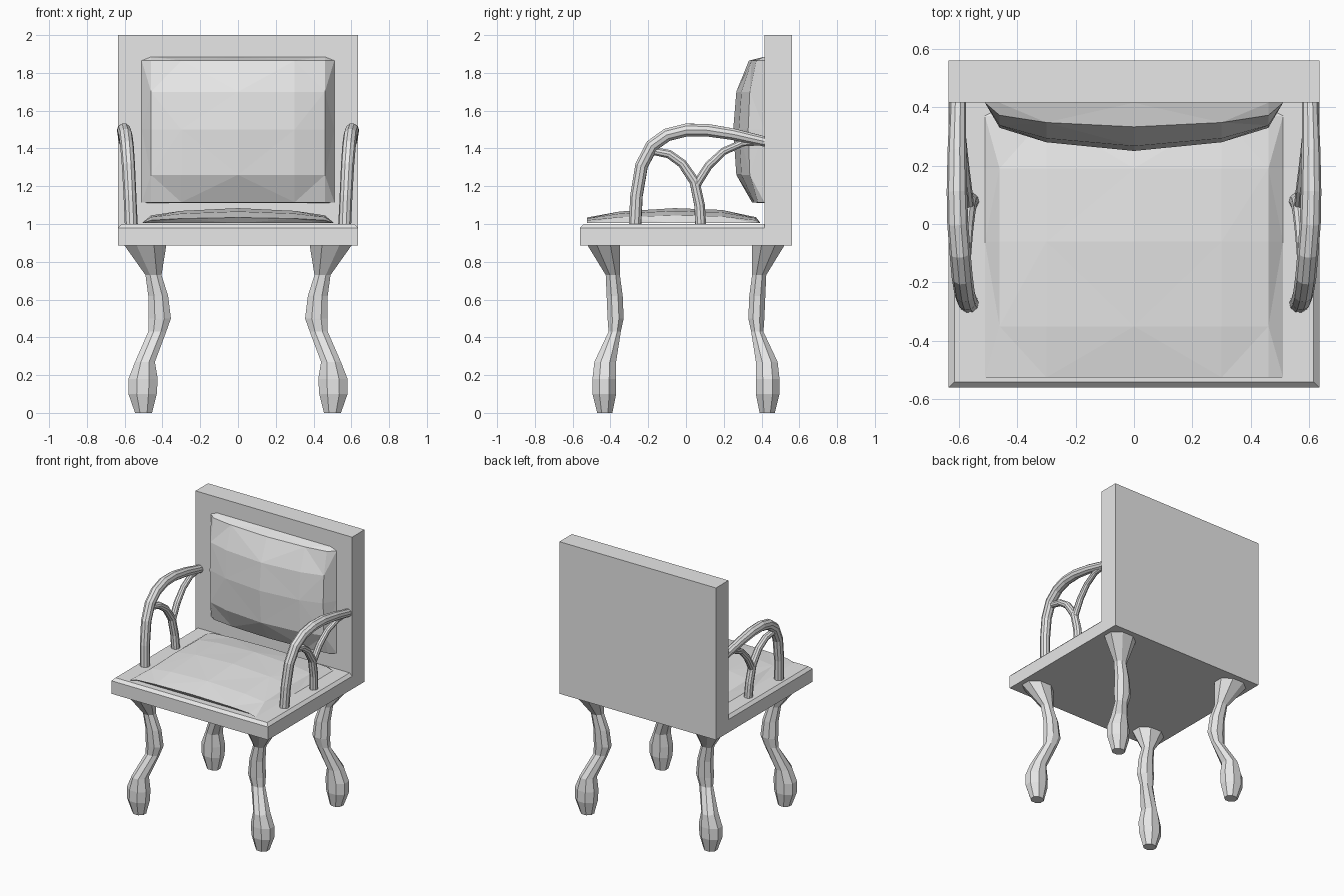
import bpy, bmesh, math

cube = bpy.data.objects.get("Cube")
if cube:
    bpy.data.objects.remove(cube)

grey = bpy.data.materials.new("plain grey")
grey.use_nodes = True
COLOUR = (0.8, 0.8, 0.8, 1)
grey.diffuse_color = COLOUR
grey.node_tree.nodes["Principled BSDF"].inputs["Base Color"].default_value = COLOUR

W, D, BACK, SEAT_Z = 0.635, 0.56, 0.415, 1.0


def finish(name, bm):
    bmesh.ops.recalc_face_normals(bm, faces=bm.faces)
    mesh = bpy.data.meshes.new(name)
    bm.to_mesh(mesh)
    bm.free()
    mesh.materials.append(grey)
    obj = bpy.data.objects.new(name, mesh)
    bpy.context.collection.objects.link(obj)
    return obj


def loft(name, rings):
    """Skin a stack of equal rings and cap both ends."""
    bm = bmesh.new()
    loops = [[bm.verts.new(p) for p in ring] for ring in rings]
    n = len(loops[0])
    for a, b in zip(loops, loops[1:]):
        for i in range(n):
            j = (i + 1) % n
            bm.faces.new((a[i], a[j], b[j], b[i]))
    bm.faces.new(loops[0])
    bm.faces.new(loops[-1])
    return finish(name, bm)


def rect(x, y0, y1, z):
    return [(-x, y0, z), (x, y0, z), (x, y1, z), (-x, y1, z)]


# Seat slab with chamfered top edge, and the upright back
loft("seat", [rect(W, -D, BACK, 0.885), rect(W, -D, BACK, 0.98),
              rect(W - 0.02, -D + 0.02, BACK, SEAT_Z)])
loft("backrest", [rect(W, BACK, D, 0.885), rect(W, BACK, D, 2.0)])


# Faceted cushions: bulge is the product of a column and a row fraction
COLUMNS = [(-0.51, 0), (-0.46, 0.52), (-0.3, 0.82), (0, 1),
           (0.3, 0.82), (0.46, 0.52), (0.51, 0)]


def cushion(name, rows, place):
    bm = bmesh.new()
    grid = [[bm.verts.new(place(x, r, cu * cr)) for x, cu in COLUMNS]
            for r, cr in rows]
    for j in range(len(rows) - 1):
        for i in range(len(COLUMNS) - 1):
            a, b = grid[j][i], grid[j][i + 1]
            c, d = grid[j + 1][i + 1], grid[j + 1][i]
            if (i + j) % 2:
                tris = ((a, b, c), (a, c, d))
            else:
                tris = ((a, b, d), (b, c, d))
            for t in tris:
                bm.faces.new(t)
    rim = grid[0] + [row[-1] for row in grid[1:-1]] \
        + grid[-1][::-1] + [row[0] for row in grid[-2:0:-1]]
    bm.faces.new(rim)
    return finish(name, bm)


cushion("back_cushion",
        [(1.11, 0.1), (1.115, 0.4), (1.26, 0.9), (1.5, 1),
         (1.7, 0.9), (1.865, 0.5), (1.885, 0)],
        lambda x, z, h: (x, BACK - 0.165 * h, z))
cushion("seat_cushion",
        [(-0.5, 0), (-0.525, 0.38), (-0.35, 0.78), (-0.06, 1),
         (0.19, 0.88), (0.37, 0.4), (0.395, 0)],
        lambda x, y, h: (x, y, SEAT_Z + 0.004 + 0.08 * h))


# Legs: each ring is height, x range, y range for one corner, then mirrored
LEG = [(0.885, 0.38, 0.60, 0.35, 0.52), (0.73, 0.405, 0.49, 0.35, 0.425),
       (0.62, 0.37, 0.475, 0.335, 0.42), (0.5, 0.355, 0.475, 0.33, 0.415),
       (0.43, 0.38, 0.475, 0.345, 0.41), (0.27, 0.44, 0.545, 0.37, 0.485),
       (0.18, 0.425, 0.58, 0.37, 0.495), (0.1, 0.43, 0.58, 0.37, 0.495),
       (0.0, 0.455, 0.545, 0.39, 0.47)]


def octagon(z, x0, x1, y0, y1, sx, sy):
    k = 0.5 / math.cos(math.pi / 8)
    ring = []
    for i in range(8):
        a = (i + 0.5) * math.pi / 4
        ring.append((sx * ((x0 + x1) / 2 + k * (x1 - x0) * math.cos(a)),
                     sy * ((y0 + y1) / 2 + k * (y1 - y0) * math.sin(a)), z))
    return ring


for sx, side in ((1, "left"), (-1, "right")):
    for sy, end in ((-1, "front"), (1, "rear")):
        loft(f"{end}_{side}_leg", [octagon(*r, sx, sy) for r in LEG])


# Arm tubes, drawn as x, y, z, radius along a path
ARM = [(0.565, -0.27, 0.99, 0.034), (0.572, -0.262, 1.15, 0.034),
       (0.58, -0.235, 1.31, 0.035), (0.588, -0.18, 1.415, 0.036),
       (0.595, -0.1, 1.472, 0.036), (0.603, 0.0, 1.497, 0.036),
       (0.606, 0.11, 1.497, 0.035), (0.606, 0.25, 1.475, 0.032),
       (0.602, 0.425, 1.435, 0.028)]
POST = [(0.56, 0.078, 0.99, 0.03), (0.565, 0.072, 1.1, 0.029),
        (0.57, 0.045, 1.225, 0.028), (0.575, -0.02, 1.32, 0.025),
        (0.58, -0.09, 1.37, 0.024), (0.585, -0.19, 1.39, 0.022)]
BRANCH = [(0.57, 0.05, 1.2, 0.024), (0.577, 0.12, 1.31, 0.023),
          (0.585, 0.2, 1.385, 0.021), (0.595, 0.3, 1.43, 0.02),
          (0.6, 0.42, 1.435, 0.018)]


def tube(name, path, sx):
    curve = bpy.data.curves.new(name, "CURVE")
    curve.dimensions = "3D"
    curve.bevel_depth = 1
    curve.bevel_resolution = 3
    curve.use_fill_caps = True
    spline = curve.splines.new("POLY")
    spline.points.add(len(path) - 1)
    spline.use_smooth = False
    for point, (x, y, z, r) in zip(spline.points, path):
        point.co = (sx * x, y, z, 1)
        point.radius = r
    curve.materials.append(grey)
    obj = bpy.data.objects.new(name, curve)
    bpy.context.collection.objects.link(obj)
    bpy.ops.object.select_all(action="DESELECT")
    obj.select_set(True)
    bpy.context.view_layer.objects.active = obj
    bpy.ops.object.convert(target="MESH")


for sx, side in ((1, "left"), (-1, "right")):
    tube(f"{side}_armrest", ARM, sx)
    tube(f"{side}_arm_post", POST, sx)
    tube(f"{side}_arm_branch", BRANCH, sx)
